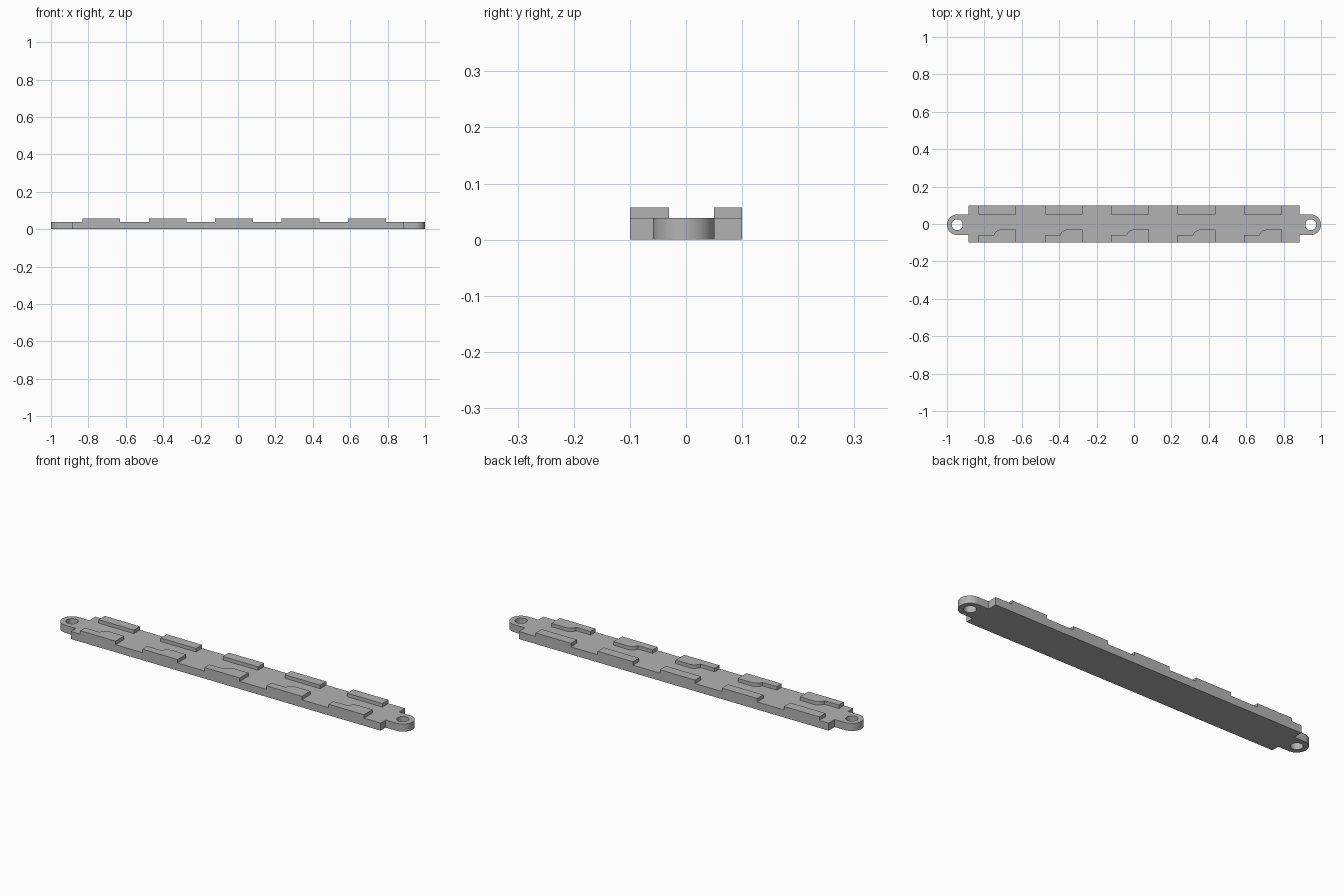
import bpy, bmesh
from math import sin, cos, pi

cube = bpy.data.objects.get("Cube")
if cube:
    bpy.data.objects.remove(cube, do_unlink=True)

grey = bpy.data.materials.new("plain grey")
grey.use_nodes = True
grey.diffuse_color = (0.45, 0.45, 0.45, 1)
grey.node_tree.nodes["Principled BSDF"].inputs["Base Color"].default_value = grey.diffuse_color


def arc(cx, cy, r, start, end, steps):
    """Points along an arc, angles in half turns."""
    angles = [pi * (start + (end - start) * i / steps) for i in range(steps + 1)]
    return [(cx + r * cos(a), cy + r * sin(a)) for a in angles]


def slab(name, loops, z0, z1):
    """Extrude an outline, with any further loops as holes, from z0 to z1."""
    curve = bpy.data.curves.new(name, "CURVE")
    curve.dimensions = "2D"
    curve.fill_mode = "BOTH"
    curve.extrude = (z1 - z0) / 2
    for loop in loops:
        spline = curve.splines.new("POLY")
        spline.points.add(len(loop) - 1)
        for point, (x, y) in zip(spline.points, loop):
            point.co = (x, y, 0, 1)
        spline.use_cyclic_u = True
    temp = bpy.data.objects.new(name + " outline", curve)
    bpy.context.collection.objects.link(temp)
    bpy.context.view_layer.update()
    evaluated = temp.evaluated_get(bpy.context.evaluated_depsgraph_get())
    mesh = bpy.data.meshes.new_from_object(evaluated)
    bpy.data.objects.remove(temp, do_unlink=True)

    # Weld caps to walls and move to height
    bm = bmesh.new()
    bm.from_mesh(mesh)
    bmesh.ops.remove_doubles(bm, verts=bm.verts, dist=1e-5)
    bmesh.ops.dissolve_limit(bm, angle_limit=0.01, verts=bm.verts, edges=bm.edges)
    bmesh.ops.recalc_face_normals(bm, faces=bm.faces)
    bmesh.ops.translate(bm, verts=bm.verts, vec=(0, 0, (z0 + z1) / 2))
    bm.to_mesh(mesh)
    bm.free()
    mesh.materials.clear()
    mesh.materials.append(grey)
    obj = bpy.data.objects.new(name, mesh)
    bpy.context.collection.objects.link(obj)
    bpy.ops.object.select_all(action="DESELECT")
    obj.select_set(True)
    bpy.context.view_layer.objects.active = obj
    bpy.ops.object.shade_smooth_by_angle(angle=pi / 6)
    return obj


TOP, PAD_TOP = 0.039, 0.057
BODY, SIDE = 0.885, 0.1
EAR_X, EAR_Y, EAR_R, HOLE_R = 0.945, -0.004, 0.055, 0.029

# Base strip with rounded mounting ears and screw holes
outline = [(-BODY, -SIDE), (BODY, -SIDE), (BODY, EAR_Y - EAR_R)]
outline += arc(EAR_X, EAR_Y, EAR_R, -0.5, 0.5, 24)
outline += [(BODY, EAR_Y + EAR_R), (BODY, SIDE), (-BODY, SIDE), (-BODY, EAR_Y + EAR_R)]
outline += arc(-EAR_X, EAR_Y, EAR_R, 0.5, 1.5, 24)
outline += [(-BODY, EAR_Y - EAR_R)]
holes = [arc(s * EAR_X, EAR_Y, HOLE_R, 0, 2, 32)[:-1] for s in (-1, 1)]
slab("base_strip", [outline] + holes, 0, TOP)

# Five pairs of raised pads along the two long edges
for i in range(5):
    x0 = -0.832 + 0.355 * i
    x1 = x0 + 0.202
    slab(f"back_pad_{i + 1}", [[(x0, 0.05), (x1, 0.05), (x1, SIDE), (x0, SIDE)]], TOP, PAD_TOP)
    # Front pads step up through a rounded shoulder
    shoulder = arc(x0 + 0.121, -0.07, 0.04, 0.5, 0.92, 10)
    front = [(x0, -SIDE), (x1, -SIDE), (x1, -0.03)] + shoulder + [(x0 + 0.073, -0.06), (x0, -0.06)]
    slab(f"front_pad_{i + 1}", [front], TOP, PAD_TOP)
